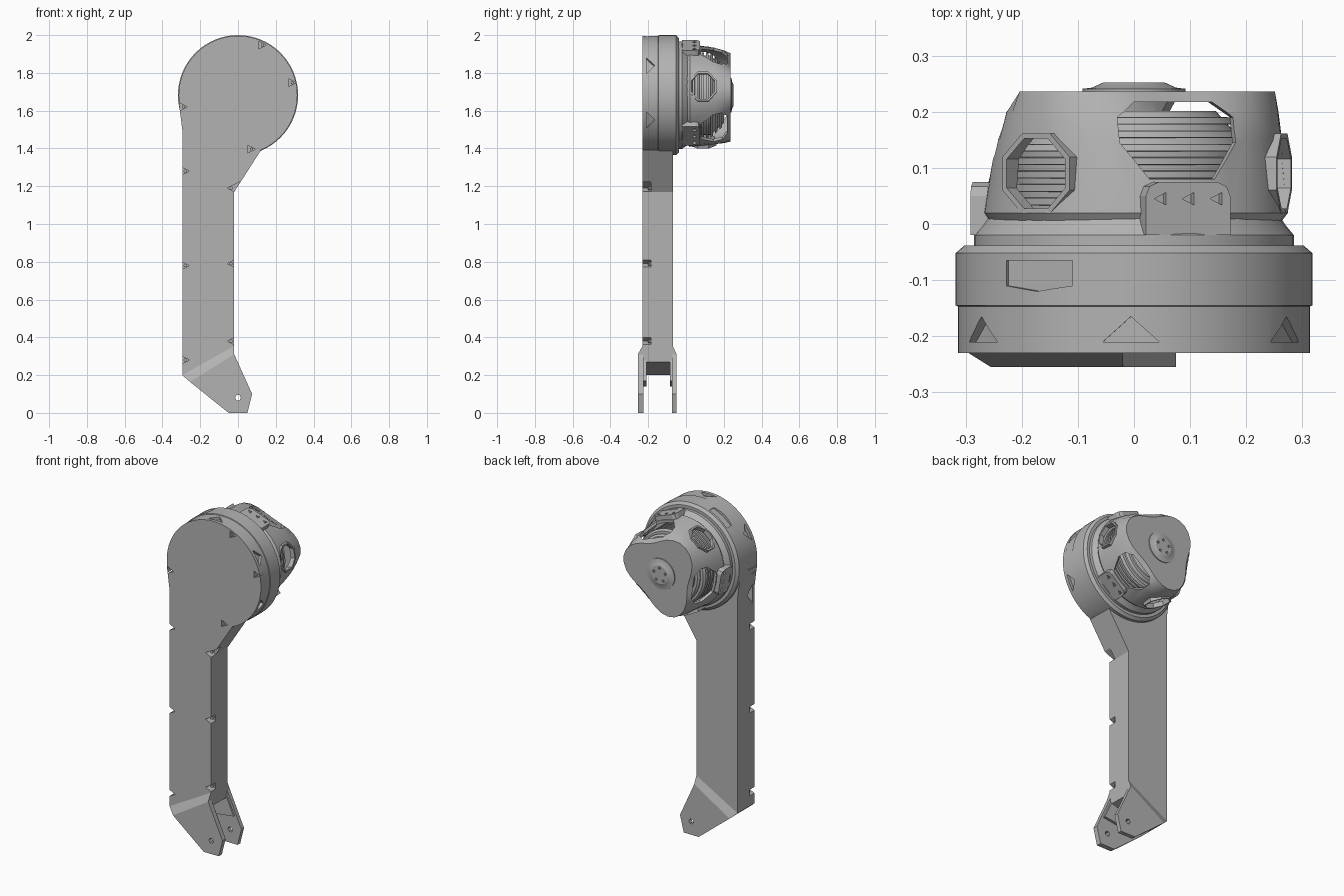
import bpy, bmesh
from math import sin, cos, pi, radians
from mathutils import Vector

if "Cube" in bpy.data.objects:
    bpy.data.objects.remove(bpy.data.objects["Cube"], do_unlink=True)

grey = bpy.data.materials.new("plain_grey")
grey.use_nodes = True
grey.diffuse_color = (0.45, 0.45, 0.45, 1)
grey.node_tree.nodes["Principled BSDF"].inputs["Base Color"].default_value = (0.45, 0.45, 0.45, 1)

X, Y, Z = Vector((1, 0, 0)), Vector((0, 1, 0)), Vector((0, 0, 1))
HUB = Vector((0, 0, 1.682))
parts = []


def finish(name, bm):
    bmesh.ops.recalc_face_normals(bm, faces=bm.faces)
    me = bpy.data.meshes.new(name)
    bm.to_mesh(me)
    bm.free()
    me.materials.append(grey)
    ob = bpy.data.objects.new(name, me)
    bpy.context.collection.objects.link(ob)
    parts.append(ob)
    return ob


def loft(name, rings, cap_start=True, cap_end=True):
    """Skin a list of equally long point loops."""
    bm = bmesh.new()
    loops = [[bm.verts.new(p) for p in ring] for ring in rings]
    n = len(loops[0])
    for a, b in zip(loops, loops[1:]):
        for i in range(n):
            j = (i + 1) % n
            bm.faces.new((a[i], a[j], b[j], b[i]))
    if cap_start:
        bm.faces.new(loops[0])
    if cap_end:
        bm.faces.new(loops[-1])
    return finish(name, bm)


def prism(name, pts, d0, d1, u=X, v=Z, w=Y, origin=Vector()):
    return loft(name, [[origin + u * a + v * b + w * d for a, b in pts] for d in (d0, d1)])


def polar(angle, r, y=0.0, centre=HUB):
    return centre + Vector((r * cos(angle), y, r * sin(angle)))


def lathe(name, profile, n=48, centre=HUB):
    """Turn (y, radius) pairs about the y axis."""
    return loft(name, [[polar(2 * pi * i / n, r, y, centre) for i in range(n)] for y, r in profile])


def radial(name, degrees, pts, r0, r1):
    """Prism pointing outward from the hub; pts are (tangent, y)."""
    a = radians(degrees)
    return prism(name, pts, r0, r1, Vector((-sin(a), 0, cos(a))), Y, Vector((cos(a), 0, sin(a))), HUB)


def combine(ob, others, operation="DIFFERENCE"):
    """Apply booleans, then drop the helper objects."""
    for other in others:
        mod = ob.modifiers.new("bool", "BOOLEAN")
        mod.operation, mod.solver, mod.object = operation, "EXACT", other
    bake(ob)
    for other in others:
        parts.remove(other)
        bpy.data.objects.remove(other, do_unlink=True)


def bake(ob):
    bpy.context.view_layer.update()
    dg = bpy.context.evaluated_depsgraph_get()
    me = bpy.data.meshes.new_from_object(ob.evaluated_get(dg))
    ob.modifiers.clear()
    ob.data = me


def triangle(x, z, s, flip=1):
    return [(x - s * flip, z + s), (x - s * flip, z - s), (x + s * flip, z)]


# Arm with round housing
arm = prism("arm_and_housing", [(-.295, .2), (-.02, .27), (-.02, 1.17), (.12, 1.388), (.1, 1.6),
                                (-.2, 1.7), (-.313, 1.64), (-.295, 1.5)], -.23, -.07)
housing = lathe("housing", [(-.23, .314), (-.147, .314), (-.145, .318), (-.052, .318), (-.038, .302)], 64)
combine(arm, [housing], "UNION")

# Screw notches along the arm, around the face and in the rim
cutters = []
screws = []
for x, flip, heights in ((-.295, 1, (1.28, .78, .28)), (-.02, -1, (1.19, .79, .38))):
    for z in heights:
        cutters.append(prism("notch", triangle(x, z, .037, flip), -.24, -.185))
        screws.append((x + .016 * flip, z))
for deg in (64, 13, 192, 284):
    p = polar(radians(deg), .295)
    cutters.append(prism("notch", triangle(p.x, p.z, .02), -.24, -.185))
    screws.append((p.x, p.z))
for deg in (30, 91, 150, 215, 335):
    cutters.append(radial("rim_notch", deg, [(-.05, -.21), (.05, -.21), (0, -.165)], .296, .4))
cutters.append(radial("rim_pocket", 123, [(-.07, -.065), (.07, -.065), (.07, -.11), (0, -.12), (-.07, -.11)], .303, .4))
combine(arm, cutters)
for x, z in screws:
    lathe("screw", [(-.2, .009), (-.18, .009)], 8, Vector((x, 0, z)))

# Fork cheeks, flared outward from the arm end
fold = [(-.255, .165), (-.05, 0), (.05, 0), (.075, .1), (-.02, .31)]
root = [(-.295, .2), (-.02, .355)]
for name, outer, base, inner in (("front_fork_cheek", -.255, -.23, -.225),
                                 ("back_fork_cheek", -.05, -.07, -.075)):
    bm = bmesh.new()
    out = [bm.verts.new((x, outer, z)) for x, z in fold]
    top = [bm.verts.new((x, base, z)) for x, z in root]
    back = [bm.verts.new((x, inner, z)) for x, z in fold]
    back_top = [bm.verts.new((x, inner, z)) for x, z in root]
    bm.faces.new(out)
    bm.faces.new((out[0], out[-1], top[1], top[0]))
    bm.faces.new(back)
    bm.faces.new((back[0], back[-1], back_top[1], back_top[0]))
    ring, rear = top[:1] + out + top[1:], back_top[:1] + back + back_top[1:]
    for i in range(len(ring)):
        j = (i + 1) % len(ring)
        bm.faces.new((ring[i], ring[j], rear[j], rear[i]))
    cheek = finish(name, bm)
    hole = lathe("pin_hole", [(-.3, .016), (0, .016)], 6, Vector((0, 0, .08)))
    combine(cheek, [hole])

# Thickened shoulders inside the fork
for y0, y1 in ((-.226, -.21), (-.085, -.074)):
    prism("fork_shoulder", [(-.27, .19), (-.2, .14), (.03, .17), (-.02, .28)], y0, y1)

# Base flange and finned motor
lathe("base_flange", [(-.06, .285), (-.02, .285), (-.002, .27), (.01, .262)])
fins = [(0, .225)]
for i in range(8):
    y = .01 + i * .024
    fins += [(y, .225), (y + .012, .225), (y + .013, .21), (y + .023, .21)]
fins = [(y, r if y < .13 else r - (y - .13) * .9) for y, r in fins]
lathe("finned_motor", fins)

# Three-armed cage
N = 36
rings = []
for y, low, gain in ((0, .255, .005), (.02, .268, .007), (.15, .245, .02), (.2, .222, .038), (.236, .178, .077)):
    ring = []
    for i in range(N):
        a = 2 * pi * i / N + radians(10)
        k = .5 + .5 * cos(3 * (a - radians(10)))
        ring.append(polar(a, low + gain * k, y))
    rings.append(ring)
cage = loft("motor_cage", rings, cap_start=False)
shell = cage.modifiers.new("shell", "SOLIDIFY")
shell.thickness, shell.offset = .016, -1
bake(cage)

half_arch = [(.062, .08), (.11, .145), (.11, .19), (.075, .217)]
arch = half_arch + [(-t, y) for t, y in reversed(half_arch)]
octagon = [(.068 * cos(a) / cos(pi / 8), .09 + .062 * sin(a) / cos(pi / 8))
           for a in (pi / 8 + i * pi / 4 for i in range(8))]
windows = []
for turn in (0, 120, 240):
    windows.append(radial("side_window", 10 + turn, octagon, .1, .4))
    windows.append(radial("arch_window", 70 + turn, arch, .1, .4))
combine(cage, windows)

# Window frames and mounting tabs
for turn in (0, 120, 240):
    frame = radial("window_frame", 10 + turn, [(t * 1.15, .09 + (y - .09) * 1.15) for t, y in octagon], .245, .272)
    combine(frame, [radial("opening", 10 + turn, octagon, .2, .4)])
    half_tab = [(.08, -.02), (.08, .05), (.073, .067), (.055, .075)]
    tab = radial("mounting_tab", 70 + turn, half_tab + [(-t, y) for t, y in reversed(half_tab)], .25, .282)
    combine(tab, [radial("hole", 70 + turn, triangle(t, .045, .011), .268, .4) for t in (-.053, 0, .053)])

# Back cap with small holes
cap = lathe("back_cap", [(.23, .092), (.241, .092), (.243, .075), (.252, .055)], 32)
holes = []
for i in range(5):
    spot = polar(2 * pi * i / 5 + .3, .04)
    holes.append(lathe("cap_hole", [(.243, .008), (.3, .008)], 6, spot))
combine(cap, holes)

# Smooth round surfaces, keep edges sharp
bpy.ops.object.select_all(action="DESELECT")
for ob in parts:
    ob.select_set(True)
bpy.context.view_layer.objects.active = arm
bpy.ops.object.shade_smooth_by_angle(angle=radians(20))
